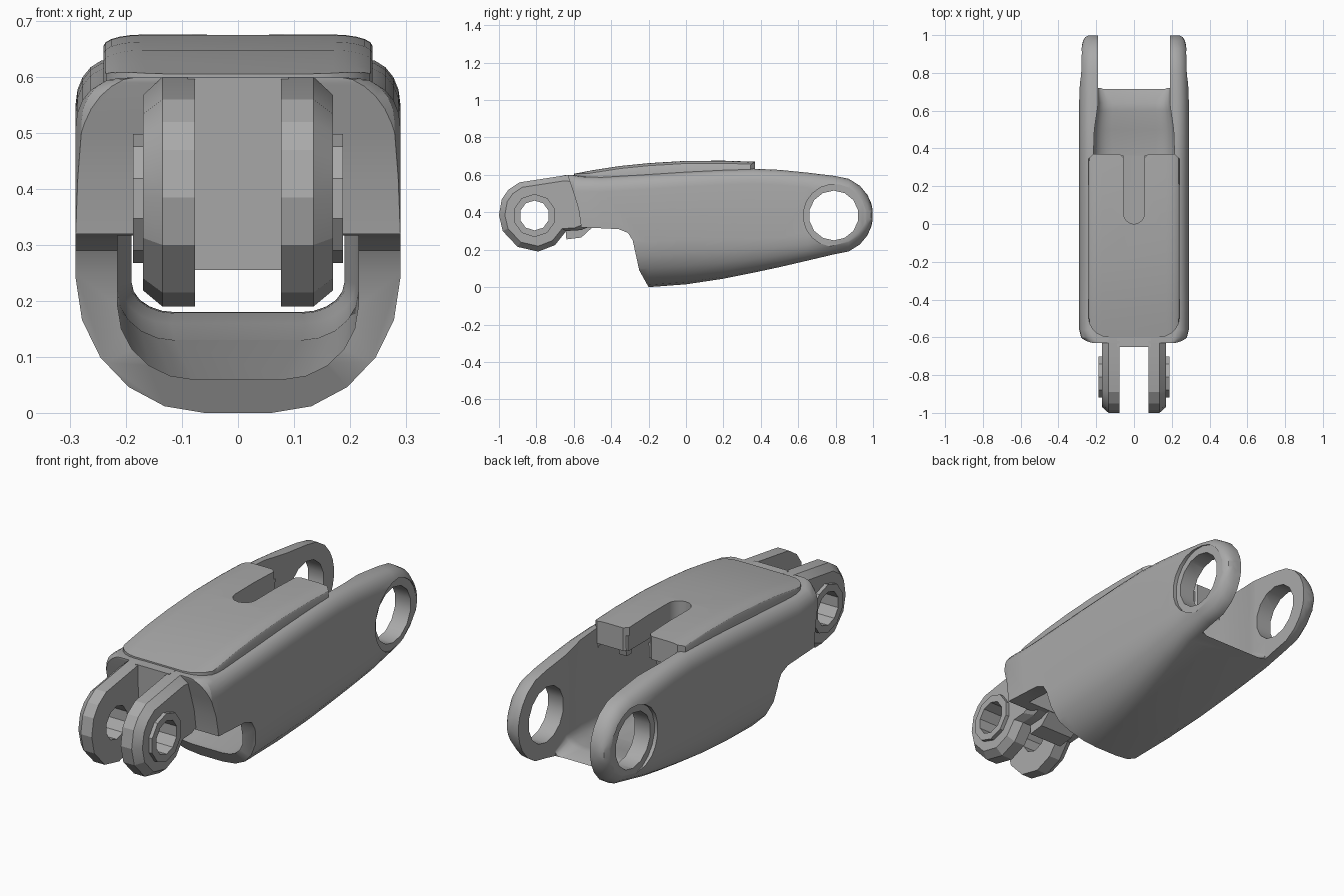
import bpy, bmesh
from math import sin, cos, pi, sqrt

if "Cube" in bpy.data.objects:
    bpy.data.objects.remove(bpy.data.objects["Cube"])

grey = bpy.data.materials.new("plain grey")
grey.use_nodes = True
COLOR = (0.4, 0.4, 0.4, 1)
grey.diffuse_color = COLOR
grey.node_tree.nodes["Principled BSDF"].inputs["Base Color"].default_value = COLOR


def skin(name, rings):
    """Closed solid through rings of equal point count."""
    bm = bmesh.new()
    loops = [[bm.verts.new(p) for p in ring] for ring in rings]
    for a, b in zip(loops, loops[1:]):
        for i in range(len(a)):
            j = (i + 1) % len(a)
            bm.faces.new((a[i], a[j], b[j], b[i]))
    bm.faces.new(loops[0])
    bm.faces.new(loops[-1])
    bmesh.ops.recalc_face_normals(bm, faces=bm.faces)
    mesh = bpy.data.meshes.new(name)
    bm.to_mesh(mesh)
    bm.free()
    mesh.materials.append(grey)
    ob = bpy.data.objects.new(name, mesh)
    bpy.context.collection.objects.link(ob)
    return ob


def section(y, w, zb, zt, bottom, top, n=5):
    """Cross-section across x with elliptical bottom and top corners."""
    half = []
    for (rx, rz), z, s in ((bottom, zb, -1), (top, zt, 1)):
        arc = [(w - rx + rx * sin(i * pi / 2 / n), z - s * rz + s * rz * cos(i * pi / 2 / n))
               for i in range(n + 1)]
        half += arc if s < 0 else arc[::-1]
    return [(x, y, z) for x, z in half] + [(-x, y, z) for x, z in reversed(half)]


def side_prism(name, profile, x0, x1):
    return skin(name, [[(x, y, z) for y, z in profile] for x in (x0, x1)])


def circle(y, z, r, n=14):
    return [(y + r * cos(2 * pi * (i + .5) / n), z + r * sin(2 * pi * (i + .5) / n)) for i in range(n)]


def boolean(ob, tool, op="DIFFERENCE"):
    m = ob.modifiers.new("cut", "BOOLEAN")
    m.object, m.operation, m.solver = tool, op, "EXACT"
    bpy.context.view_layer.objects.active = ob
    bpy.ops.object.modifier_apply(modifier=m.name)
    bpy.data.objects.remove(tool)


def finish(ob, angle=30):
    bpy.ops.object.select_all(action="DESELECT")
    ob.select_set(True)
    bpy.context.view_layer.objects.active = ob
    bpy.ops.object.shade_smooth_by_angle(angle=angle * pi / 180)


# Outer shell: round-bottomed tube that narrows to a round rear end
stations = [(-.64, .24, 0, .6), (-.6, .28, 0, .598), (-.56, .29, 0, .592), (-.45, .29, 0, .59),
            (-.2, .29, 0, .605), (0, .29, .015, .618), (.2, .29, .045, .628), (.36, .29, .077, .633),
            (.5, .29, .107, .627), (.65, .29, .142, .612), (.79, .288, .175, .595)]
for y, w in ((.87, .285), (.93, .28), (.97, .27), (.99, .258), (.998, .24)):
    h = sqrt(.21 ** 2 - (y - .79) ** 2)
    stations.append((y, w, .385 - h, .385 + h))
rings = []
for y, w, zb, zt in stations:
    t = min(max((y + .2) / .9, 0), 1)
    h = (zt - zb) / 2
    rings.append(section(y, w, zb, zt, (min(.23 - .15 * t, w), min(.28 - .16 * t, h * .8)),
                         (.065, min(.08, h * .8))))
shell = skin("shell", rings)

# Front end: slanted face above, open curved mouth below
boolean(shell, side_prism("mouth_cutter", [
    (-.8, -.1), (-.2, -.1), (-.2, 0), (-.25, .09), (-.285, .25), (-.31, .29), (-.36, .31),
    (-.56, .32), (-.575, .42), (-.6, .5), (-.63, .59), (-.64, .7), (-.8, .7)], -.5, .5))

# Inner cavity: roofed in front, open at the top and back behind the cover
cavity = [(-.5, .215, .06, .56), (-.2, .215, .06, .56), (.36, .215, .13, .56), (.365, .215, .13, .8),
          (.5, .21, .16, .8), (.6, .195, .178, .8), (.64, .19, .18, .8), (.72, .19, .155, .8),
          (.725, .19, -.1, .8), (1.2, .19, -.1, .8)]
boolean(shell, skin("cavity_cutter", [
    section(y, w, zb, zt, (.135 - .09 * max(y, 0), .13 - .12 * max(y, 0)) if y < .7 else (.03, .03),
            (.03, .03)) for y, w, zb, zt in cavity]))

# Rear pivot holes with shallow outer recesses
boolean(shell, side_prism("pivot_cutter", circle(.79, .383, .133), -.5, .5))
for s in (-1, 1):
    boolean(shell, side_prism("recess_cutter", circle(.795, .383, .168, 20), s * .272, s * .5))


# Top cover: gently crowned plate with rounded front corners and a rear slot
def slot_arc(r, n=8):
    return [(r * cos(pi * i / n), .055 - r * sin(pi * i / n)) for i in range(n + 1)]


cover = skin("top_cover", [section(y, .24, zb, zt, (.01, .01), (.07, min(.02, (zt - zb) * .6)))
                           for y, zb, zt in ((-.62, .56, .602), (-.5, .56, .625), (-.35, .56, .648),
                                             (-.2, .56, .663), (0, .56, .675), (.2, .56, .676),
                                             (.38, .56, .67))])
corner = [(.24 - .11 + .11 * sin(i * pi / 10), -.5 + -.1 * cos(i * pi / 10)) for i in range(6)]
right_edge = corner + [(.24, .345), (.215, .37), (.075, .37), (.055, .35)]
plan = right_edge + slot_arc(.055) + [(-x, y) for x, y in reversed(right_edge)]
boolean(cover, skin("plan_cutter", [[(x, y, z) for x, y in plan] for z in (.4, .8)]), "INTERSECT")
slot = slot_arc(.055) + [(-.055, .45), (.055, .45)]
boolean(shell, skin("slot_cutter", [[(x, y, z) for x, y in slot] for z in (.5, .8)]))

# Front hinge: web plus a pair of chamfered lugs with bosses
web = side_prism("hinge_web", [(-.65, .6), (-.55, .598), (-.5, .56), (-.5, .32), (-.56, .265),
                               (-.64, .255)], -.09, .09)
lug_profile = [(-1, .385), (-.985, .47), (-.95, .52), (-.89, .56), (-.63, .6), (-.55, .595), (-.5, .56),
               (-.5, .33), (-.56, .305), (-.64, .3), (-.7, .225), (-.79, .19), (-.9, .215),
               (-.98, .3)]
for side, s in (("left", 1), ("right", -1)):
    small = [(-.79 + (y + .79) * .85, .385 + (z - .385) * .85) for y, z in lug_profile]
    lug = skin(side + "_hinge_lug", [[(s * x, y, z) for y, z in prof] for x, prof in
                                     ((.077, lug_profile), (.135, lug_profile), (.17, small))])
    boss = side_prism(side + "_hinge_boss", circle(-.81, .383, .115, 10), s * .16, s * .188)
    for part in (lug, boss):
        boolean(part, side_prism("pin_cutter", circle(-.81, .383, .08, 10), s * .05, s * .3))
        finish(part, 20)
    # Small clip hanging under the cover beside the slot
    clip = side_prism(side + "_cover_clip", [(.29, .57), (.345, .57), (.335, .52), (.3, .52)],
                      s * .08, s * .12)
    finish(clip)

for ob in (shell, cover, web):
    finish(ob)
